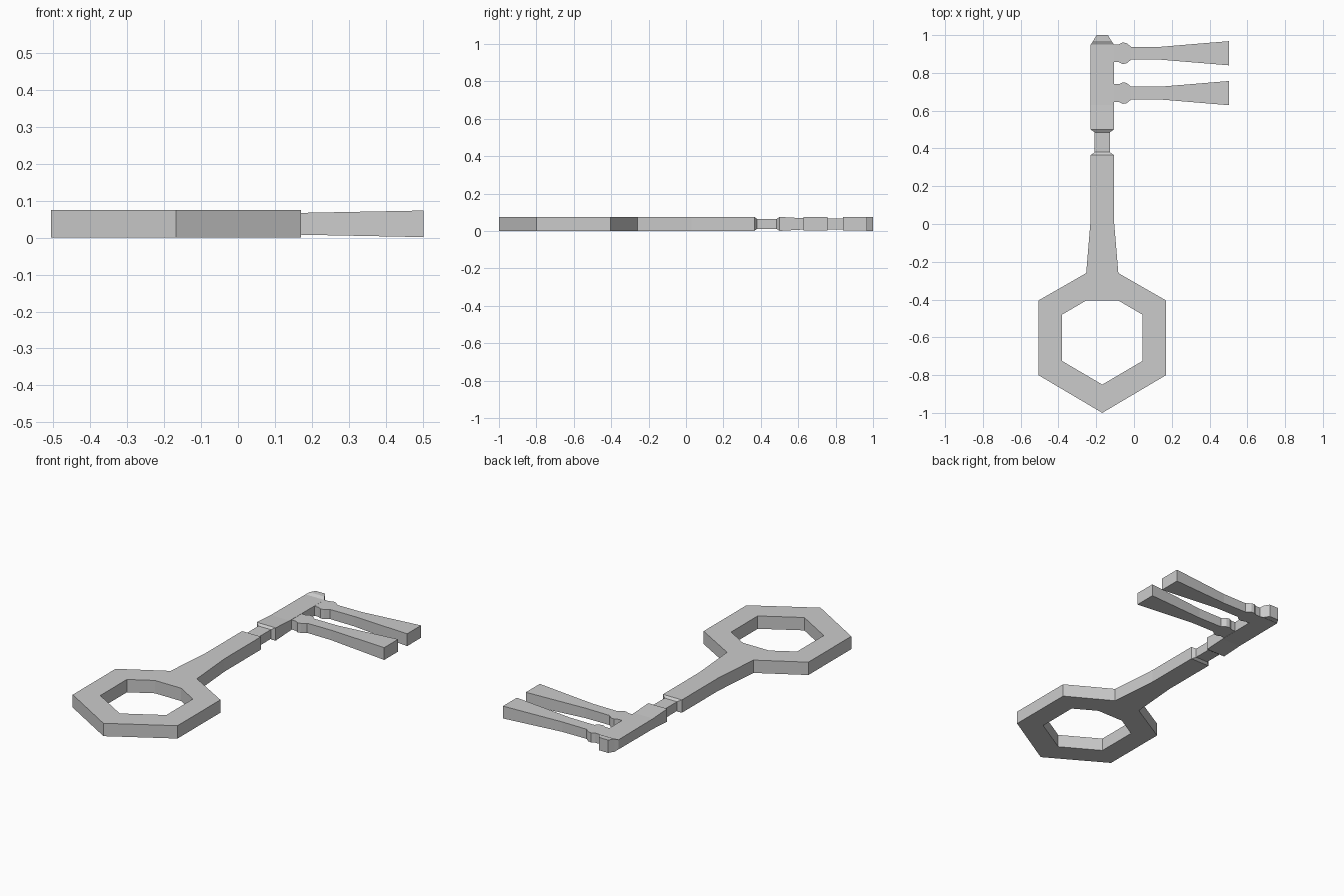
import bpy
import bmesh

if "Cube" in bpy.data.objects:
    bpy.data.objects.remove(bpy.data.objects["Cube"])

AXIS_X = -0.168   # centre line of bow and shaft
HALF = 0.0375     # half the thickness
MID_Z = HALF

grey = bpy.data.materials.new("plain grey")
grey.use_nodes = True
colour = (0.6, 0.6, 0.6, 1)
grey.diffuse_color = colour
grey.node_tree.nodes["Principled BSDF"].inputs["Base Color"].default_value = colour


def finish(bm, name):
    bmesh.ops.recalc_face_normals(bm, faces=bm.faces)
    mesh = bpy.data.meshes.new(name)
    bm.to_mesh(mesh)
    bm.free()
    mesh.materials.append(grey)
    obj = bpy.data.objects.new(name, mesh)
    bpy.context.collection.objects.link(obj)
    return obj


def loft(name, sections, place):
    """Bridge rectangular sections of (distance, half width, half height)."""
    bm = bmesh.new()
    rings = []
    for d, w, h in sections:
        corners = [(-w, -h), (w, -h), (w, h), (-w, h)]
        rings.append([bm.verts.new(place(d, s, MID_Z + z)) for s, z in corners])
    for a, b in zip(rings, rings[1:]):
        for i in range(4):
            j = (i + 1) % 4
            bm.faces.new((a[i], a[j], b[j], b[i]))
    bm.faces.new(rings[0])
    bm.faces.new(rings[-1])
    return finish(bm, name)


# Hexagonal bow: right half outline, mirrored to the left
def outline(half):
    return half + [(-x, y) for x, y in reversed(half) if x > 0]


outer = outline([(0, -1.0), (0.338, -0.80), (0.338, -0.405), (0.085, -0.26)])
inner = outline([(0, -0.85), (0.213, -0.725), (0.213, -0.48), (0.085, -0.405)])
bm = bmesh.new()
out_v, in_v = [[bm.verts.new((AXIS_X + x, y, 0)) for x, y in loop]
               for loop in (outer, inner)]
for i in range(len(out_v)):
    j = (i + 1) % len(out_v)
    bm.faces.new((out_v[i], out_v[j], in_v[j], in_v[i]))
extruded = bmesh.ops.extrude_face_region(bm, geom=bm.faces[:])["geom"]
top = [v for v in extruded if isinstance(v, bmesh.types.BMVert)]
bmesh.ops.translate(bm, verts=top, vec=(0, 0, 2 * HALF))
finish(bm, "bow")

# Shaft with narrow neck, bit body and chamfered tip
loft("shaft", [
    (-0.26, 0.085, HALF), (0.03, 0.061, HALF), (0.365, 0.061, HALF),
    (0.38, 0.04, 0.027), (0.485, 0.04, 0.027), (0.50, 0.061, HALF),
    (0.63, 0.061, 0.030), (0.95, 0.061, 0.028), (0.968, 0.049, HALF),
    (1.0, 0.030, HALF),
], lambda d, s, z: (AXIS_X + s, d, z))

# Two flared teeth with a collar near the root
tooth = [(-0.12, 0.047, 0.028), (-0.08, 0.047, 0.028), (-0.06, 0.057, 0.028),
         (-0.04, 0.054, 0.028), (-0.015, 0.034, 0.028), (0.14, 0.034, 0.029),
         (0.503, 0.064, 0.036)]
for name, y in (("inner_tooth", 0.693), ("outer_tooth", 0.904)):
    loft(name, tooth, lambda d, s, z, y=y: (d, y + s, z))
